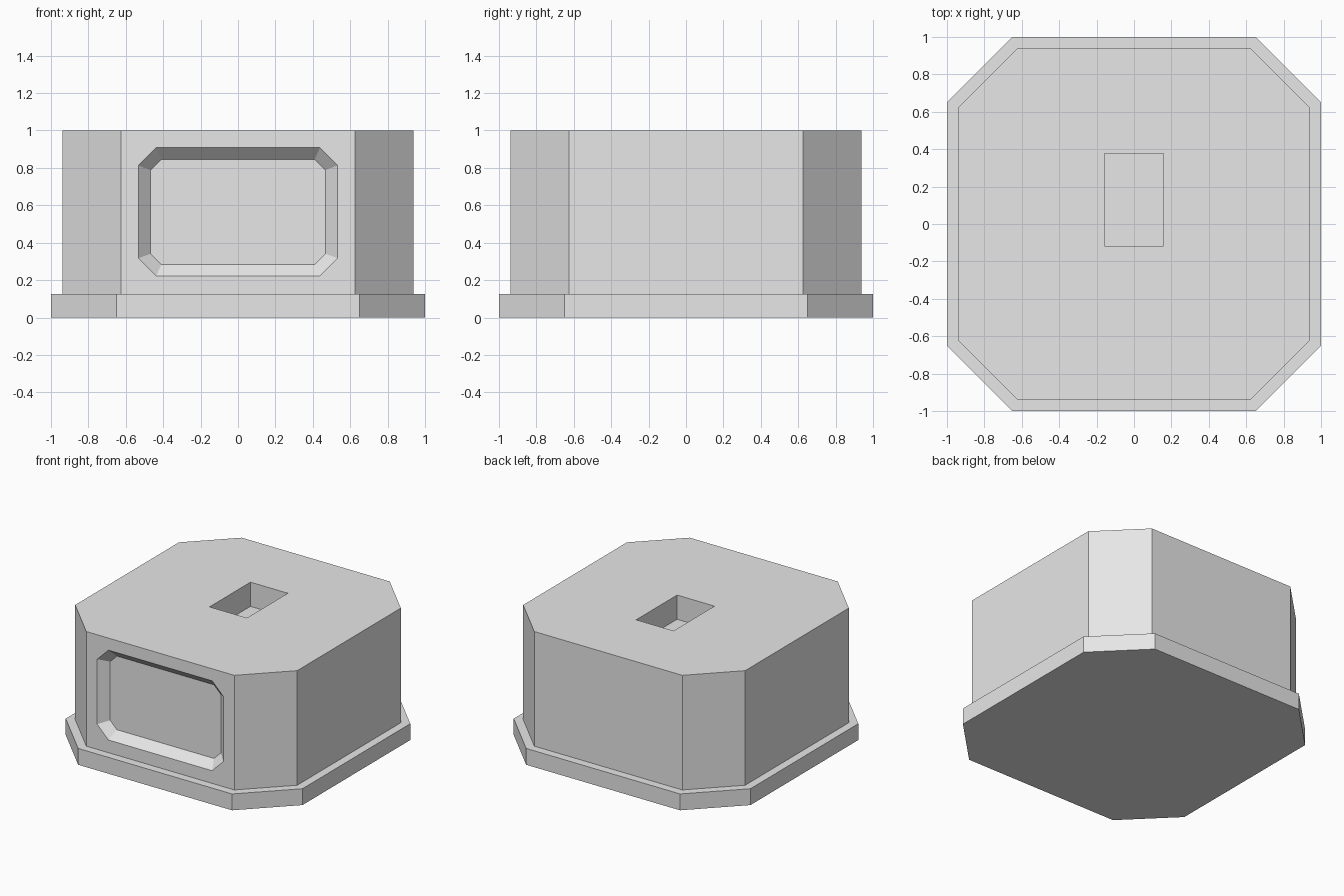
import bpy
import bmesh
from mathutils import Matrix

cube = bpy.data.objects.get("Cube")
if cube:
    bpy.data.objects.remove(cube, do_unlink=True)

grey = bpy.data.materials.new("plain_grey")
grey.use_nodes = True
colour = (0.8, 0.8, 0.8, 1)
grey.diffuse_color = colour
grey.node_tree.nodes["Principled BSDF"].inputs["Base Color"].default_value = colour


def outline(half_w, half_h, cut):
    """Rectangle outline with its corners cut off by the given amount."""
    if not cut:
        return [(half_w, -half_h), (half_w, half_h), (-half_w, half_h), (-half_w, -half_h)]
    a, b = half_w - cut, half_h - cut
    return [(a, -half_h), (half_w, -b), (half_w, b), (a, half_h),
            (-a, half_h), (-half_w, b), (-half_w, -b), (-a, -half_h)]


def loft(name, layers, matrix=Matrix()):
    """Closed solid through (half_w, half_h, cut, height) layers."""
    bm = bmesh.new()
    rings = [[bm.verts.new((x, y, z)) for x, y in outline(w, h, cut)]
             for w, h, cut, z in layers]
    for low, high in zip(rings, rings[1:]):
        n = len(low)
        for i in range(n):
            j = (i + 1) % n
            bm.faces.new((low[i], low[j], high[j], high[i]))
    bm.faces.new(rings[0][::-1])
    bm.faces.new(rings[-1])
    bm.transform(matrix)
    bmesh.ops.recalc_face_normals(bm, faces=bm.faces)
    mesh = bpy.data.meshes.new(name)
    bm.to_mesh(mesh)
    bm.free()
    mesh.materials.append(grey)
    obj = bpy.data.objects.new(name, mesh)
    bpy.context.collection.objects.link(obj)
    return obj


def carve(target, cutter):
    """Subtract the cutter from the target, then discard the cutter."""
    cutter.hide_render = True
    mod = target.modifiers.new("carve", 'BOOLEAN')
    mod.operation = 'DIFFERENCE'
    mod.solver = 'EXACT'
    mod.object = cutter
    bpy.context.view_layer.objects.active = target
    bpy.ops.object.modifier_apply(modifier=mod.name)
    bpy.data.objects.remove(cutter, do_unlink=True)


# Base flange and main block
base_z, side = 0.125, 0.9375
loft("base_flange", [(1, 1, 0.35, 0), (1, 1, 0.35, base_z)])
body = loft("body", [(side, side, 0.3125, base_z), (side, side, 0.3125, 1)])

# Front panel recess with sloping walls (local z points out of the front)
to_front = Matrix.Translation((0, -side, 0.565)) @ Matrix.Rotation(1.5707963, 4, 'X')
carve(body, loft("panel_cutter", [(0.467, 0.281, 0.057, -0.0625),
                                  (0.533, 0.343, 0.095, 0),
                                  (0.533, 0.343, 0.095, 0.1)], to_front))

# Rectangular socket in the top
carve(body, loft("socket_cutter", [(0.158, 0.247, 0, 0.815), (0.158, 0.247, 0, 1.1)],
                 Matrix.Translation((0, 0.129, 0))))
